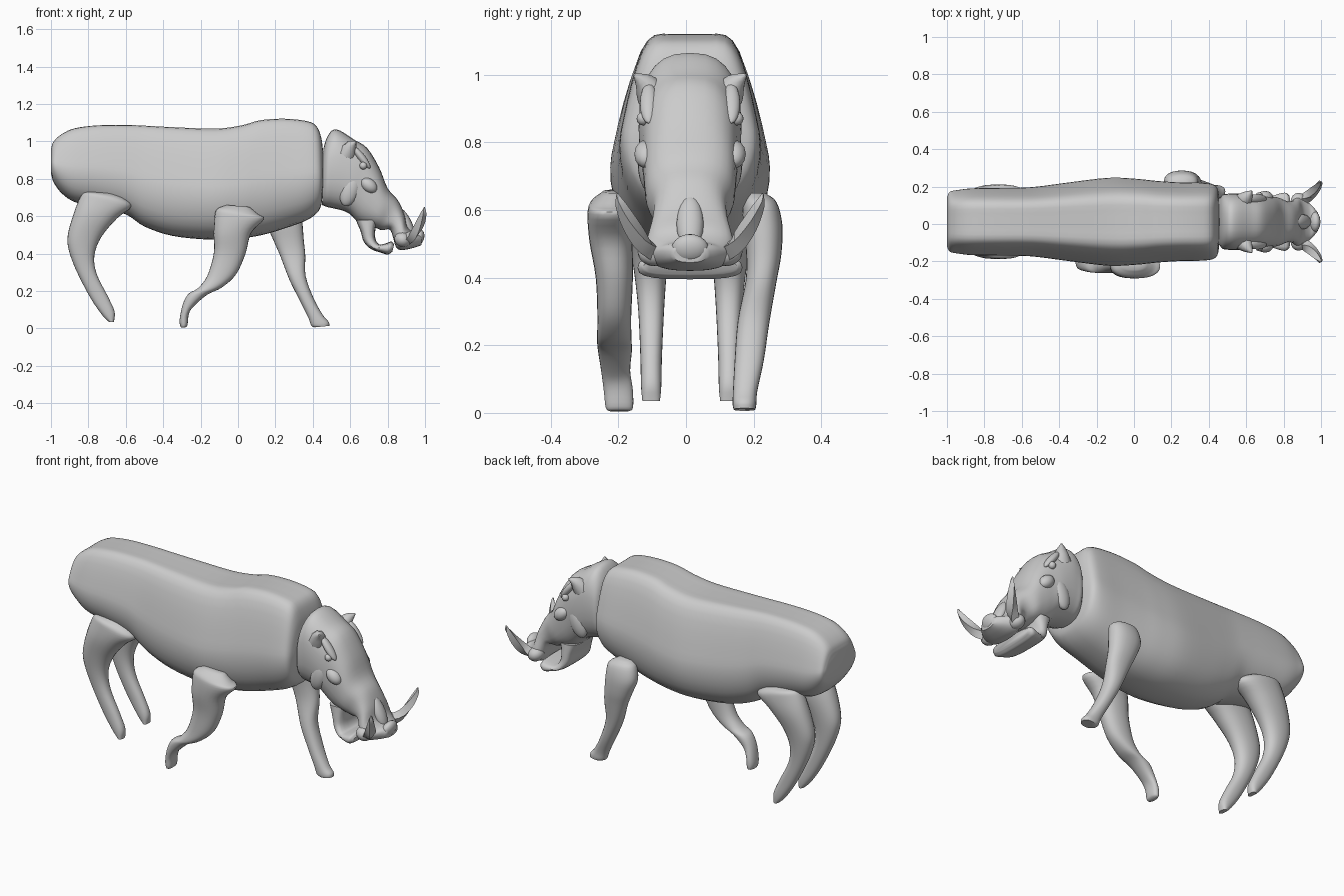
import bpy, bmesh
from math import sin, cos, pi, radians
from mathutils import Vector

C = 0.012  # y of the animal's centre plane


def spline(pts, n):
    """Catmull-Rom through tuples of numbers."""
    P = [Vector(p) for p in pts]
    P = [2 * P[0] - P[1]] + P + [2 * P[-1] - P[-2]]
    out = []
    for i in range(1, len(P) - 2):
        a, b, c, d = P[i - 1:i + 3]
        for k in range(n):
            t = k / n
            out.append(0.5 * (2 * b + (c - a) * t + (2 * a - 5 * b + 4 * c - d) * t * t
                              + (3 * b - a - 3 * c + d) * t ** 3))
    return out + [P[-2]]


def finish(name, bm, angle=50):
    bmesh.ops.recalc_face_normals(bm, faces=bm.faces)
    me = bpy.data.meshes.new(name)
    bm.to_mesh(me)
    bm.free()
    ob = bpy.data.objects.new(name, me)
    bpy.context.collection.objects.link(ob)
    bpy.ops.object.select_all(action='DESELECT')
    bpy.context.view_layer.objects.active = ob
    ob.select_set(True)
    bpy.ops.object.shade_smooth_by_angle(angle=radians(angle))
    return ob


def oval(n=24, p=2.3):
    """Closed superellipse section (side, up) in -1..1."""
    f = lambda v: (1 if v > 0 else -1) * abs(v) ** (2 / p)
    return [(f(sin(2 * pi * i / n)), f(cos(2 * pi * i / n))) for i in range(n)]


def loft(name, rings, section, n=4):
    """Rings (ax, az, bx, bz, halfwidth, yc): outline points a/b in xz plus width."""
    bm = bmesh.new()
    rows = []
    for ax, az, bx, bz, w, yc in spline(rings, n):
        row = []
        for s, u in section:
            k = (u + 1) / 2
            row.append(bm.verts.new((bx + (ax - bx) * k, yc + w * s, bz + (az - bz) * k)))
        rows.append(row)
    m = len(section)
    for r, q in zip(rows, rows[1:]):
        for i in range(m):
            bm.faces.new((r[i], r[(i + 1) % m], q[(i + 1) % m], q[i]))
    bm.faces.new(rows[0])
    bm.faces.new(rows[-1])
    return finish(name, bm)


def horn(name, pts, sides):
    """Tapered swept spike through (x, y, z, radius)."""
    bm = bmesh.new()
    P = spline(pts, 3)
    rows = []
    for i, p in enumerate(P):
        d = (P[min(i + 1, len(P) - 1)] - P[max(i - 1, 0)]).to_3d().normalized()
        a = d.cross(Vector((0.6, 0, 0.8))).normalized()
        b = d.cross(a)
        c = Vector(p[:3])
        rows.append([bm.verts.new(c + p[3] * (a * cos(2 * pi * (j + .5) / sides) + b * sin(2 * pi * (j + .5) / sides)))
                     for j in range(sides)])
    for r, q in zip(rows, rows[1:]):
        for j in range(sides):
            bm.faces.new((r[j], r[(j + 1) % sides], q[(j + 1) % sides], q[j]))
    bm.faces.new(rows[0])
    bm.faces.new(rows[-1])
    return finish(name, bm)


def blob(name, loc, scale, tilt=0):
    bm = bmesh.new()
    bmesh.ops.create_uvsphere(bm, u_segments=16, v_segments=10, radius=1)
    ob = finish(name, bm)
    ob.location, ob.scale, ob.rotation_euler = loc, scale, (0, tilt, 0)
    return ob


# Body: flat back, rounded flanks, blunt ends
half = spline([(0, 1), (.25, 1), (.5, .99), (.68, .84), (.83, .5), (.95, .1), (1, -.15),
               (.96, -.45), (.78, -.76), (.42, -.96), (0, -1)], 2)
half = [tuple(v) for v in half]
body_sec = half + [(-s, u) for s, u in reversed(half[1:-1])]
body = [(-1, .96, -1, .83, .13), (-.985, 1.0, -.985, .78, .16), (-.94, 1.04, -.94, .72, .17),
        (-.87, 1.07, -.87, .675, .178), (-.75, 1.085, -.75, .65, .18), (-.6, 1.087, -.6, .61, .182),
        (-.5, 1.083, -.5, .545, .19), (-.35, 1.075, -.35, .495, .21), (-.12, 1.067, -.15, .475, .235),
        (.02, 1.085, 0, .48, .23), (.12, 1.112, .13, .50, .218), (.25, 1.12, .25, .535, .21),
        (.37, 1.107, .36, .575, .208), (.42, 1.08, .42, .615, .20), (.445, 1.02, .445, .66, .18),
        (.455, .95, .455, .74, .14)]
loft("body", [r + (C,) for r in body], body_sec)

# Hind legs
hind = [(-.77, .73, -.66, .72, .03, .13), (-.82, .728, -.60, .69, .06, .13), (-.845, .70, -.57, .65, .072, .127),
        (-.88, .61, -.645, .59, .072, .125), (-.91, .50, -.73, .49, .058, .12), (-.905, .42, -.768, .39, .047, .117),
        (-.865, .31, -.755, .29, .038, .115), (-.79, .165, -.695, .17, .032, .115),
        (-.725, .07, -.66, .09, .03, .115), (-.69, .035, -.663, .035, .026, .115)]
for side, s in (("right", -1), ("left", 1)):
    loft("hind_leg_" + side, [r[:5] + (C + s * r[5],) for r in hind], oval())

# Front legs: one swung back, one reaching forward
loft("front_leg_right", [
    (-.06, .66, .06, .65, .03, -.215), (-.11, .64, .11, .61, .055, -.225), (-.125, .60, .14, .585, .066, -.225),
    (-.13, .51, .07, .51, .064, -.222), (-.13, .40, .04, .40, .055, -.212), (-.165, .28, -.01, .29, .05, -.212),
    (-.215, .215, -.085, .22, .051, -.212), (-.265, .185, -.165, .18, .05, -.21),
    (-.295, .13, -.235, .12, .043, -.208), (-.312, .05, -.262, .08, .043, -.2),
    (-.308, .01, -.27, .02, .04, -.197), (-.295, .004, -.28, .006, .028, -.197)], oval())
loft("front_leg_left", [
    (.21, .65, .29, .65, .03, .205), (.175, .625, .335, .62, .05, .218), (.16, .55, .345, .56, .058, .227),
    (.19, .47, .352, .47, .052, .23), (.225, .39, .36, .39, .046, .222), (.275, .26, .362, .28, .047, .2),
    (.33, .15, .405, .16, .043, .187), (.375, .06, .455, .07, .036, .175),
    (.392, .015, .485, .035, .035, .173), (.41, .006, .488, .014, .032, .173)], oval())

# Head: skull narrowing to a dipped muzzle with an upturned snout
head = [(.456, .96, .45, .66, .12), (.475, 1.02, .475, .65, .145), (.505, 1.06, .51, .642, .15),
        (.545, 1.058, .56, .63, .152), (.62, 1.01, .60, .61, .15), (.69, .965, .64, .57, .142),
        (.755, .86, .68, .55, .137), (.80, .75, .73, .54, .13), (.855, .685, .77, .525, .11),
        (.89, .61, .815, .525, .112), (.905, .545, .845, .435, .13), (.94, .51, .88, .42, .115),
        (.965, .505, .935, .43, .085), (.985, .495, .98, .445, .05)]
loft("head", [r + (C,) for r in head], oval(28, 2.5))

# Lower jaw
jaw = [(.75, .58, .63, .58, .11), (.735, .53, .655, .52, .115), (.735, .48, .672, .465, .12),
       (.755, .45, .71, .425, .135), (.79, .455, .765, .405, .15), (.82, .465, .80, .395, .155),
       (.835, .45, .825, .41, .14)]
loft("lower_jaw", [r + (C,) for r in jaw], oval(20, 3))

# Snout disc and ridge down the nose
blob("snout_disc", (.965, C, .485), (.03, .055, .045), radians(20))
blob("nose_ridge", (.90, C, .56), (.03, .04, .09), radians(-25))

# Paired face parts
for side, s in (("right", -1), ("left", 1)):
    y = lambda v: C + s * v
    horn("tusk_" + side, [(.87, y(.10), .465, .03), (.93, y(.135), .495, .03), (.97, y(.175), .555, .026),
                          (.992, y(.205), .615, .016), (.997, y(.215), .648, .003)], 4)
    horn("ear_" + side, [(.585, y(.11), .94, .05), (.605, y(.135), .975, .032), (.63, y(.165), 1.0, .004)], 8)
    blob("eye_" + side, (.67, y(.138), .87), (.02, .02, .02))
    blob("brow_" + side, (.66, y(.122), .915), (.075, .026, .02), radians(52))
    blob("cheek_wart_" + side, (.70, y(.13), .765), (.05, .035, .035), radians(40))
    blob("jowl_" + side, (.60, y(.12), .74), (.05, .035, .09), radians(20))
    blob("lip_" + side, (.88, y(.105), .475), (.045, .05, .04), radians(30))
